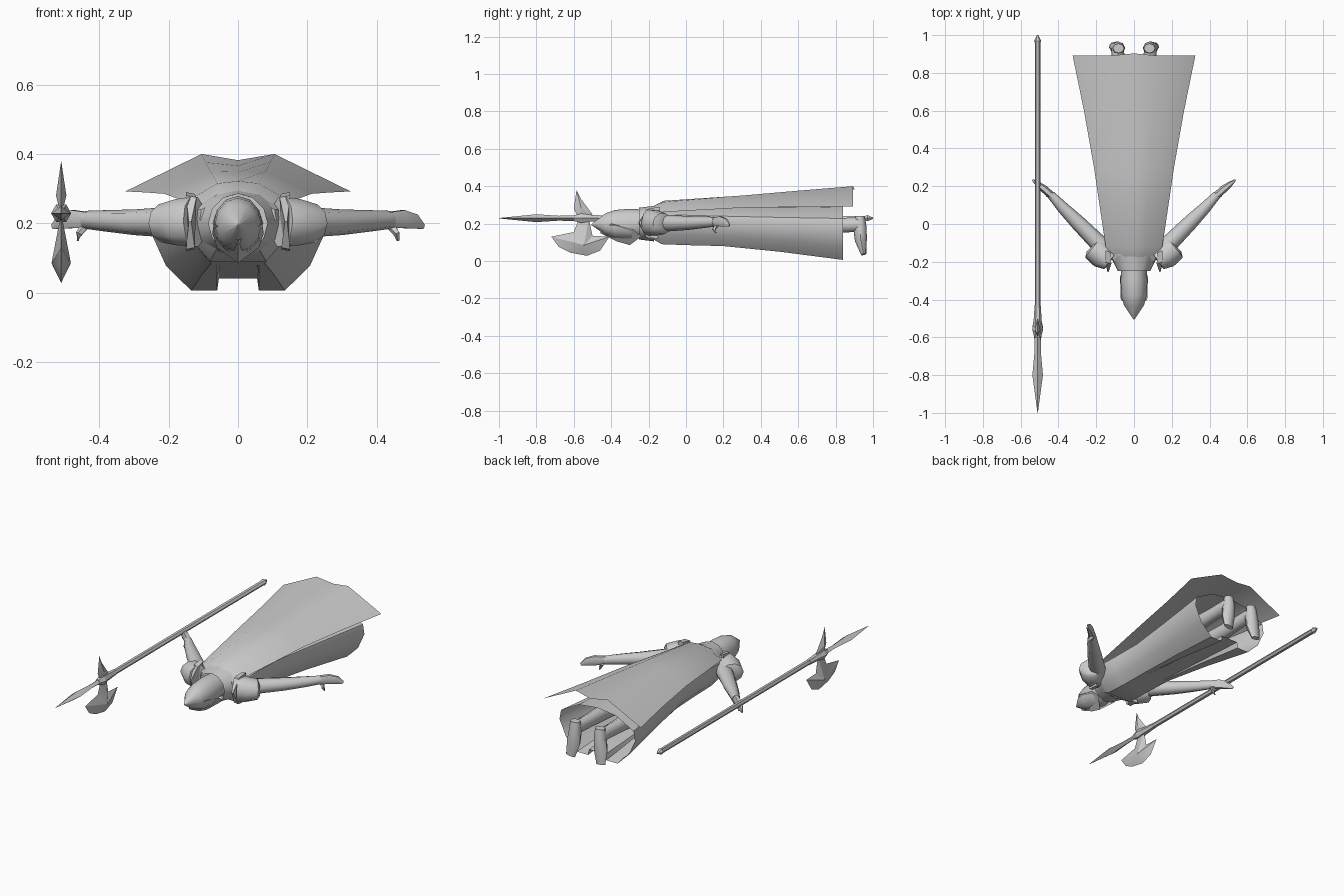
import bpy
from math import sin, cos, pi
from mathutils import Vector


def make(name, verts, faces, smooth=40):
    me = bpy.data.meshes.new(name)
    me.from_pydata([tuple(v) for v in verts], [], faces)
    ob = bpy.data.objects.new(name, me)
    bpy.context.collection.objects.link(ob)
    bpy.ops.object.select_all(action='DESELECT')
    ob.select_set(True)
    bpy.context.view_layer.objects.active = ob
    bpy.ops.object.mode_set(mode='EDIT')
    bpy.ops.mesh.select_all(action='SELECT')
    bpy.ops.mesh.normals_make_consistent(inside=False)
    bpy.ops.object.mode_set(mode='OBJECT')
    if smooth:
        bpy.ops.object.shade_smooth_by_angle(angle=smooth * pi / 180)
    return ob


def loft(name, rings, closed=True, caps=(True, True), smooth=40):
    n = len(rings[0])
    verts = [p for r in rings for p in r]
    faces = []
    for i in range(len(rings) - 1):
        for j in range(n if closed else n - 1):
            k = (j + 1) % n
            faces.append((i*n + j, i*n + k, (i+1)*n + k, (i+1)*n + j))
    if caps[0]:
        faces.append(tuple(range(n)))
    if caps[1]:
        faces.append(tuple(range((len(rings) - 1) * n, len(rings) * n)))
    return make(name, verts, faces, smooth)


def ring(y, cz, rx, rz, n=12, cx=0):
    return [(cx + rx * cos(2*pi*i/n), y, cz + rz * sin(2*pi*i/n)) for i in range(n)]


def tube(name, path, n=8, smooth=50):
    # path entries: (x, y, z, half width, half height)
    pts = [Vector(p[:3]) for p in path]
    rings = []
    for i, p in enumerate(path):
        d = (pts[min(i+1, len(pts)-1)] - pts[max(i-1, 0)]).normalized()
        ref = Vector((1, 0, 0)) if abs(d.x) < 0.3 else Vector((0, 0, 1))
        v = (ref - d * ref.dot(d)).normalized()
        u = d.cross(v)
        rings.append([pts[i] + u*p[3]*cos(2*pi*j/n) + v*p[4]*sin(2*pi*j/n) for j in range(n)])
    return loft(name, rings, smooth=smooth)


def blade(name, x, centre, outline, half):
    # flat outline in y/z with a raised ridge on both sides
    n = len(outline)
    verts = [(x, y, z) for y, z in outline]
    verts += [(x - half, *centre), (x + half, *centre)]
    faces = [(i, (i+1) % n, n + s) for i in range(n) for s in (0, 1)]
    make(name, verts, faces, 20)


# long coat, open at the hem, with a recessed front panel
def coat_ring(y, w, top, bot, notch, hem=0.0):
    mid = (top + bot) / 2
    h = top - bot
    half = [(0, bot + notch), (0.055, bot + notch), (0.06, bot), (w*0.54, bot),
            (w*0.83, bot + h*0.25), (w, bot + h*0.58), (w*0.96, bot + h*0.78),
            (w*0.5, top), (0, top + 0.015)]
    full = half + [(-x, z) for x, z in reversed(half[1:-1])]
    return [(x, y - hem * (z - mid), z) for x, z in full]


loft("coat", [coat_ring(-0.2, 0.11, 0.27, 0.13, 0), coat_ring(-0.13, 0.15, 0.29, 0.09, 0),
              coat_ring(0.0, 0.145, 0.29, 0.085, 0), coat_ring(0.2, 0.15, 0.285, 0.08, 0),
              coat_ring(0.5, 0.195, 0.285, 0.05, 0.012), coat_ring(0.84, 0.25, 0.29, 0.006, 0.035)],
     caps=(True, False))


# cape
def cape_ring(y, w, z_edge, inner, z_inner, z_mid, dy=0):
    return [(-w, y, z_edge), (-inner, y, z_inner), (0, y + dy, z_mid),
            (inner, y, z_inner), (w, y, z_edge)]


loft("cape", [cape_ring(-0.2, 0.09, 0.235, 0.045, 0.27, 0.28),
              cape_ring(-0.12, 0.15, 0.262, 0.06, 0.315, 0.322),
              cape_ring(0.3, 0.212, 0.285, 0.08, 0.35, 0.348),
              cape_ring(0.6, 0.265, 0.289, 0.093, 0.376, 0.366),
              cape_ring(0.893, 0.325, 0.292, 0.105, 0.4, 0.382, 0.01)],
     closed=False, caps=(False, False))

# helmet with pointed crown, neck and collar
loft("helmet", [ring(-0.505, 0.195, 0.003, 0.003), ring(-0.43, 0.197, 0.053, 0.058),
                ring(-0.38, 0.196, 0.067, 0.077), ring(-0.3, 0.195, 0.071, 0.084),
                ring(-0.22, 0.205, 0.066, 0.07)])
loft("neck", [ring(-0.26, 0.2, 0.06, 0.06), ring(-0.16, 0.2, 0.08, 0.07)])
loft("collar", [ring(-0.25, 0.2, 0.085, 0.085), ring(-0.17, 0.2, 0.125, 0.095)],
     caps=(False, False))
# visor ridge on the face side, flaring at the chin
make("visor", [(0, -0.46, 0.15), (0, -0.37, 0.105), (0, -0.3, 0.085), (0.07, -0.4, 0.2),
               (0.074, -0.28, 0.17), (-0.07, -0.4, 0.2), (-0.074, -0.28, 0.17),
               (0.06, -0.24, 0.13), (-0.06, -0.24, 0.13)],
     [(0, 1, 3), (1, 4, 3), (1, 2, 4), (2, 7, 4), (0, 5, 1), (1, 5, 6), (1, 6, 2), (2, 6, 8)], 20)

for side, s in (("right", -1), ("left", 1)):
    # arm and hand
    tube(side + "_arm", [(s*0.11, -0.17, 0.2, 0.05, 0.05), (s*0.2, -0.09, 0.203, 0.046, 0.044),
                         (s*0.3, 0.01, 0.203, 0.04, 0.037), (s*0.38, 0.09, 0.207, 0.031, 0.031),
                         (s*0.44, 0.155, 0.21, 0.022, 0.026)])
    tube(side + "_hand", [(s*0.43, 0.145, 0.21, 0.02, 0.025), (s*0.475, 0.185, 0.212, 0.02, 0.03),
                          (s*0.51, 0.212, 0.205, 0.014, 0.024), (s*0.535, 0.232, 0.19, 0.005, 0.008)], 6)
    tube(side + "_thumb", [(s*0.44, 0.165, 0.195, 0.014, 0.014), (s*0.458, 0.15, 0.17, 0.01, 0.01),
                           (s*0.462, 0.16, 0.15, 0.004, 0.004)], 5)
    # shoulder plates: dome plus upright flange
    tube(side + "_shoulder_plate", [(s*0.125, -0.195, 0.205, 0.055, 0.075),
                                    (s*0.165, -0.165, 0.203, 0.074, 0.07),
                                    (s*0.215, -0.125, 0.2, 0.068, 0.057),
                                    (s*0.222, -0.118, 0.2, 0.04, 0.04)], 10)
    make(side + "_shoulder_flange",
         [(s*0.125, -0.15, 0.285), (s*0.12, -0.21, 0.275), (s*0.135, -0.255, 0.205),
          (s*0.125, -0.215, 0.13), (s*0.125, -0.16, 0.125), (s*0.15, -0.14, 0.29),
          (s*0.15, -0.2, 0.28), (s*0.142, -0.25, 0.205), (s*0.15, -0.21, 0.125), (s*0.15, -0.15, 0.12)],
         [(0, 1, 2, 3, 4), (5, 6, 7, 8, 9)] +
         [(i, (i+1) % 5, 5 + (i+1) % 5, 5 + i) for i in range(5)], 30)
    # leg and boot
    tube(side + "_leg", [(s*0.08, 0.2, 0.185, 0.05, 0.05), (s*0.085, 0.55, 0.185, 0.05, 0.048),
                         (s*0.085, 0.8, 0.19, 0.04, 0.035), (s*0.085, 0.93, 0.195, 0.038, 0.033)])
    tube(side + "_boot", [(s*0.082, 0.93, 0.24, 0.025, 0.03), (s*0.083, 0.93, 0.18, 0.036, 0.036),
                          (s*0.09, 0.935, 0.11, 0.032, 0.042), (s*0.1, 0.95, 0.035, 0.014, 0.03)])

# halberd
HX, HZ = -0.51, 0.229
loft("halberd_shaft", [ring(y, HZ, r, r, 6, HX) for y, r in
                       ((-0.5, 0.015), (0.96, 0.015), (0.97, 0.019), (1.0, 0.004))])
loft("halberd_socket", [ring(y, HZ, r, r, 6, HX) for y, r in
                        ((-0.43, 0.016), (-0.52, 0.022), (-0.56, 0.029), (-0.6, 0.017))], smooth=20)
loft("halberd_spear", [ring(y, HZ, r, q, 4, HX) for y, r, q in
                       ((-0.58, 0.016, 0.016), (-0.68, 0.017, 0.013), (-0.8, 0.028, 0.021),
                        (-1.0, 0.001, 0.001))], smooth=20)
blade("halberd_axe", HX, (-0.545, 0.085),
      [(-0.72, 0.13), (-0.68, 0.075), (-0.62, 0.045), (-0.53, 0.028), (-0.46, 0.055),
       (-0.41, 0.13), (-0.5, 0.135), (-0.52, 0.23), (-0.57, 0.23), (-0.6, 0.155)], 0.028)
blade("halberd_back_spike", HX, (-0.56, 0.28),
      [(-0.57, 0.22), (-0.6, 0.28), (-0.585, 0.38), (-0.56, 0.33), (-0.5, 0.25), (-0.52, 0.22)], 0.015)
